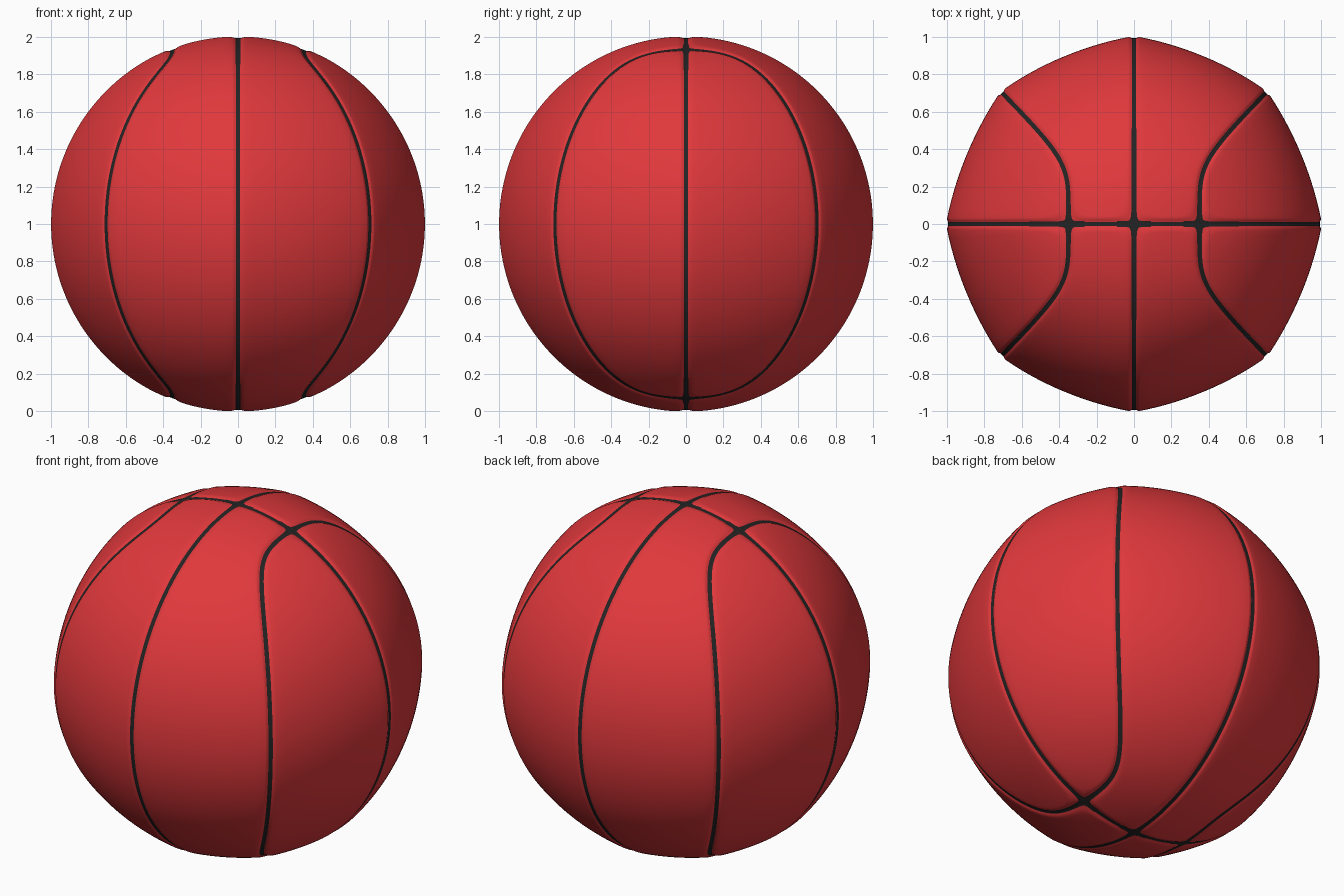
import bpy, bmesh, math
from mathutils import Vector, kdtree

if "Cube" in bpy.data.objects:
    bpy.data.objects.remove(bpy.data.objects["Cube"])

W = 0.0115         # half width of the dark seam
JOIN = 0.352       # x of the side seam where it crosses the centre line
BASE = 1.005
HALF_PI = math.pi / 2


# Side seam: runs along x = JOIN near the pole, bends into the 45 degree meridian
def side_seam_point(u):
    t0 = math.asin(JOIN)
    rho = math.sin(t0 + (HALF_PI - t0) * u * u)
    lo, hi = 0.0, rho
    for _ in range(40):
        y = (lo + hi) / 2
        x = (JOIN ** 5 + y ** 5) ** 0.2
        if x * x + y * y < rho * rho:
            lo = y
        else:
            hi = y
    x = math.sqrt(max(rho * rho - lo * lo, 0))
    return Vector((x, lo, math.sqrt(max(1 - rho * rho, 0))))


N = 1600
seam = [side_seam_point(i / N) for i in range(N + 1)]
lengths = [0.0]
for p, q in zip(seam, seam[1:]):
    lengths.append(lengths[-1] + (q - p).length)
LEN_B = lengths[-1]
LEN_A = HALF_PI - math.asin(JOIN)

tree = kdtree.KDTree(N + 1)
for i, p in enumerate(seam):
    tree.insert(p, i)
tree.balance()


def along_seam(l):
    lo, hi = 0, N
    while hi - lo > 1:
        mid = (lo + hi) // 2
        if lengths[mid] <= l:
            lo = mid
        else:
            hi = mid
    f = (l - lengths[lo]) / (lengths[hi] - lengths[lo])
    return seam[lo].lerp(seam[hi], min(f, 1)).normalized()


def soft_min(*ds):
    return 1 / sum(1 / max(d, 1e-6) for d in ds)


# Distances from a direction to the three seams: centre line, side seam, cross line
def distances(p):
    return (math.asin(min(abs(p.y), 1)), tree.find(p)[2], math.asin(min(abs(p.x), 1)))


def seam_distance(p, inner):
    a, b, c = distances(p)
    return soft_min(a, b) if inner else soft_min(a, b, c)


# Panels bulge a little less than a sphere and round off into the seams
def radius(p, inner):
    a, b, c = distances(p)
    drop = a * b if inner else b * c * a / (a + 0.1)
    t = (seam_distance(p, inner) - 0.6 * W) / 0.02
    t = max(0, min(1, t))
    groove = 1 - t * t * (3 - 2 * t)
    return BASE - 0.24 * drop - 0.010 * groove


LEVELS = [0, 0.5 * W, W, 0.016, 0.022, 0.03]
MIDS = 14


# Positions across one row, with lines that follow the seam edges
def row_points(p0, p1, inner, widen):
    def at(s):
        return p0.lerp(p1, s).normalized()

    def gap(s):
        a, b, c = distances(at(s))
        return soft_min(a, b) if inner else soft_min(b, c)

    def solve(target, end):
        if target == 0:
            return end
        lo, hi = end, 0.5
        for _ in range(18):
            mid = (lo + hi) / 2
            if gap(mid) < target:
                lo = mid
            else:
                hi = mid
        return lo

    left = [solve(o * widen, 0.0) for o in LEVELS]
    right = [solve(o * widen, 1.0) for o in reversed(LEVELS)]
    mids = [left[-1] + (right[0] - left[-1]) * i / MIDS for i in range(1, MIDS)]
    return [at(s) for s in left + mids + right]


rows = [0, 0.5 * W, W, 0.016, 0.02, 0.025, 0.03, 0.037, 0.045, 0.055, 0.07, 0.085, 0.1]
rows += [0.1 + (HALF_PI - 0.1) * i / 52 for i in range(1, 53)]

bm = bmesh.new()


def add_patch(inner):
    grid = []
    for l in rows:
        lb = l - (HALF_PI - LEN_B) * (l / HALF_PI) ** 2
        pb = along_seam(lb)
        if inner:
            ang = math.asin(JOIN) + LEN_A * lb / LEN_B
            start, widen = Vector((math.sin(ang), 0, math.cos(ang))), 1
        else:
            start = Vector((0, math.sin(l), math.cos(l)))
            widen = 1 / (1 - W / l) if l > 2 * W else 2
        grid.append(row_points(start, pb, inner, widen))
    verts = [[bm.verts.new(p * radius(p, inner)) for p in r] for r in grid]
    for i in range(len(grid) - 1):
        for j in range(len(grid[0]) - 1):
            f = bm.faces.new((verts[i][j], verts[i + 1][j],
                              verts[i + 1][j + 1], verts[i][j + 1]))
            mid = (grid[i][j] + grid[i + 1][j] + grid[i + 1][j + 1] + grid[i][j + 1]).normalized()
            f.material_index = 1 if seam_distance(mid, inner) < W else 0
            f.smooth = True


# One eighth of the ball: a lens panel and a wide panel
add_patch(True)
add_patch(False)
bmesh.ops.remove_doubles(bm, verts=bm.verts[:], dist=0.0002)
bm.normal_update()
for f in bm.faces:
    if f.normal.dot(f.calc_center_median()) < 0:
        f.normal_flip()

mesh = bpy.data.meshes.new("ball")
bm.to_mesh(mesh)
bm.free()
ball = bpy.data.objects.new("ball", mesh)
bpy.context.collection.objects.link(ball)
ball.location.z = 1

for name, col in (("red_rubber", (0.75, 0.04, 0.045, 1)), ("black_seam", (0.017, 0.017, 0.017, 1))):
    mat = bpy.data.materials.new(name)
    mat.diffuse_color = col
    mat.use_nodes = True
    mat.node_tree.nodes["Principled BSDF"].inputs["Base Color"].default_value = mat.diffuse_color
    mesh.materials.append(mat)

# Mirror the eighth to all sides
mirror = ball.modifiers.new("mirror", 'MIRROR')
mirror.use_axis = (True, True, True)
mirror.merge_threshold = 0.0005
